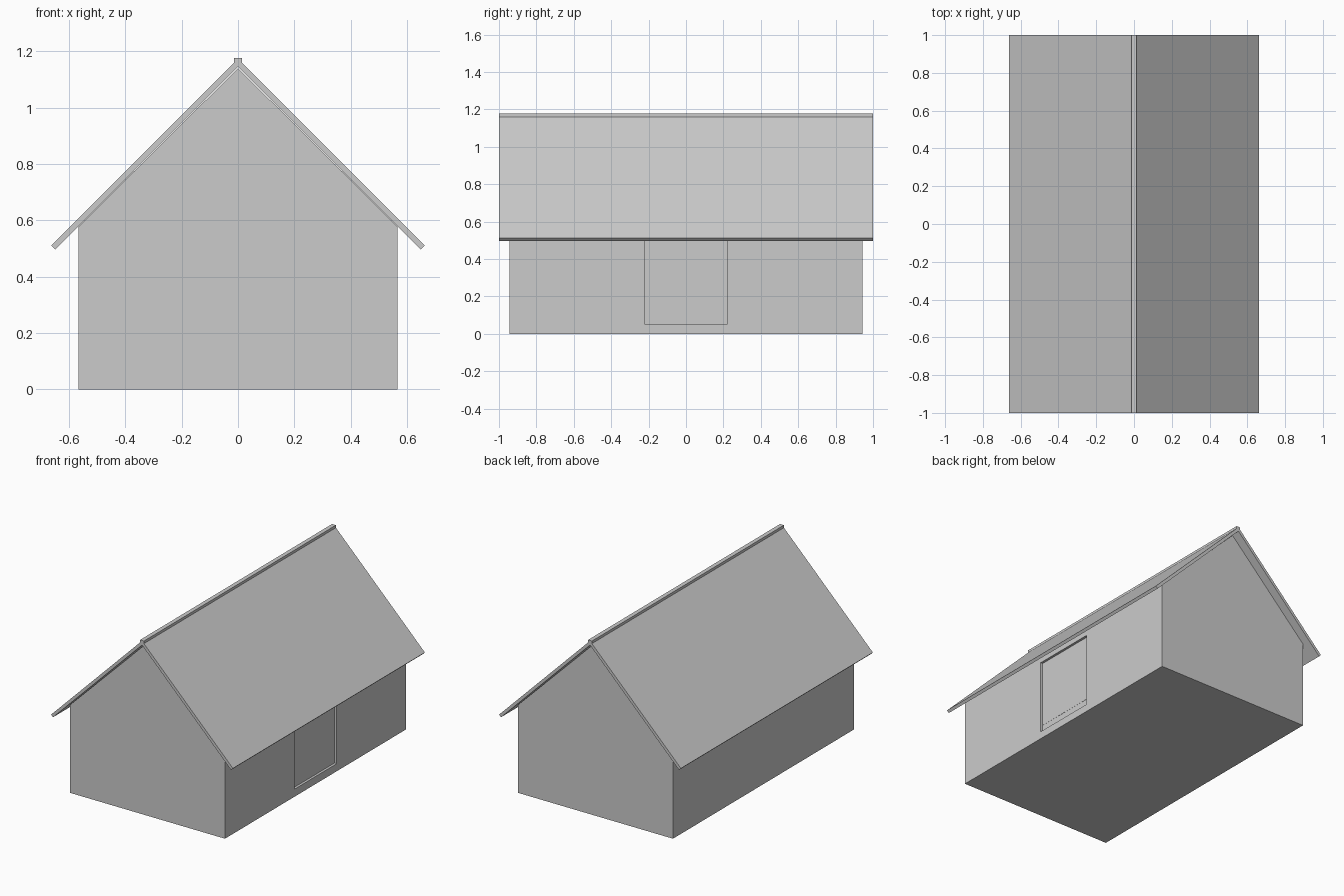
import bpy, bmesh

if "Cube" in bpy.data.objects:
    bpy.data.objects.remove(bpy.data.objects["Cube"])


def prism(name, profile, y0, y1):
    """Extrude an (x, z) outline along y."""
    bm = bmesh.new()
    face = bm.faces.new([bm.verts.new((x, y0, z)) for x, z in profile])
    ext = bmesh.ops.extrude_face_region(bm, geom=[face])
    moved = [v for v in ext["geom"] if isinstance(v, bmesh.types.BMVert)]
    bmesh.ops.translate(bm, verts=moved, vec=(0, y1 - y0, 0))
    bmesh.ops.recalc_face_normals(bm, faces=bm.faces)
    mesh = bpy.data.meshes.new(name)
    bm.to_mesh(mesh)
    bm.free()
    obj = bpy.data.objects.new(name, mesh)
    bpy.context.collection.objects.link(obj)
    return obj


def box(name, x0, x1, y0, y1, z0, z1):
    return prism(name, [(x0, z0), (x1, z0), (x1, z1), (x0, z1)], y0, y1)


WALL_X, WALL_Y, RECESS = 0.566, 0.944, 0.016

# House body with gable ends
walls = prism("walls", [(-WALL_X, 0), (WALL_X, 0), (WALL_X, 0.578),
                        (0, 1.14), (-WALL_X, 0.578)], -WALL_Y, WALL_Y)

# Shallow doorway recess in the right wall
cutter = box("doorway_cutter", WALL_X - RECESS, WALL_X + 0.1, -0.22, 0.22, 0.05, 0.54)
cutter.hide_render = True
cutter.hide_viewport = True
cut = walls.modifiers.new("doorway", "BOOLEAN")
cut.operation = "DIFFERENCE"
cut.solver = "EXACT"
cut.object = cutter

# Door panel, barely proud of the recess back
box("door_panel", WALL_X - RECESS - 0.01, WALL_X - RECESS + 0.001,
    -0.22, 0.22, 0.10, 0.49)

# Roof slabs, mirrored across the ridge
for name, s in (("roof_right", 1), ("roof_left", -1)):
    prism(name, [(0, 1.174), (s * 0.663, 0.511), (s * 0.649, 0.497), (0, 1.146)], -1, 1)

# Ridge cap
box("ridge_cap", -0.014, 0.014, -1, 1, 1.15, 1.177)
